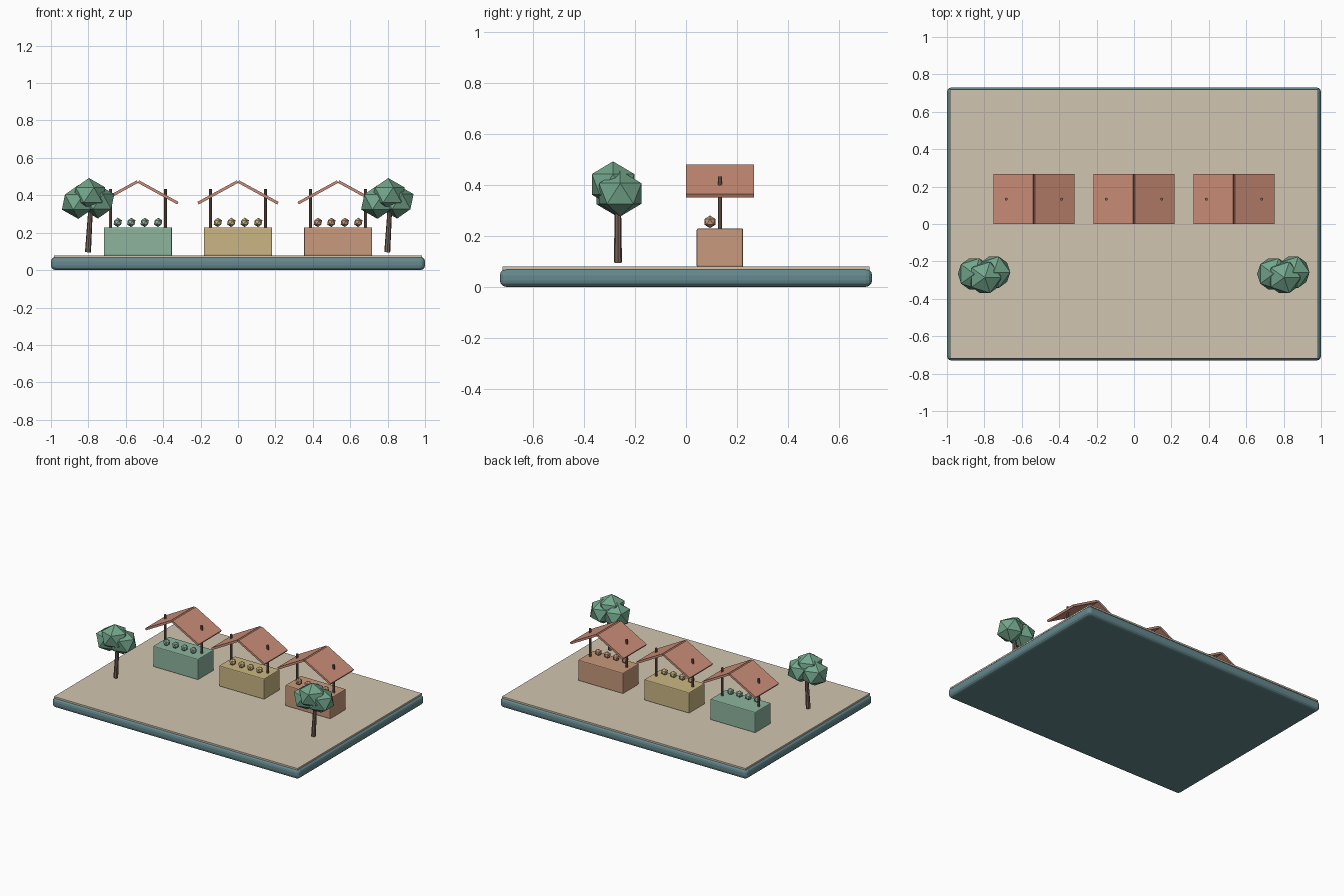
import bpy
import math

if "Cube" in bpy.data.objects:
    bpy.data.objects.remove(bpy.data.objects["Cube"])


def mat(name, rgb):
    m = bpy.data.materials.new(name)
    m.diffuse_color = (*rgb, 1)
    m.use_nodes = True
    m.node_tree.nodes["Principled BSDF"].inputs["Base Color"].default_value = m.diffuse_color
    return m


TEAL = mat("teal", (0.13, 0.25, 0.27))
SAND = mat("sand", (0.64, 0.56, 0.44))
TILE = mat("tile", (0.60, 0.27, 0.19))
WOOD = mat("wood", (0.20, 0.13, 0.10))
LEAF = mat("leaf", (0.17, 0.38, 0.26))
GREEN = mat("green", (0.27, 0.46, 0.34))
YELLOW = mat("yellow", (0.60, 0.47, 0.23))
ORANGE = mat("orange", (0.58, 0.32, 0.20))


def finish(name, material):
    o = bpy.context.object
    o.name = name
    o.data.materials.append(material)
    return o


def box(name, loc, size, material, bevel=0, segments=1, rot=(0, 0, 0)):
    bpy.ops.mesh.primitive_cube_add(size=1, location=loc, rotation=rot)
    o = finish(name, material)
    o.scale = size
    bpy.ops.object.transform_apply(location=False, rotation=False, scale=True)
    if bevel:
        b = o.modifiers.new("bevel", "BEVEL")
        b.width, b.segments = bevel, segments
    return o


def pole(name, loc, r1, r2, depth, material, sides=8, rot=(0, 0, 0)):
    bpy.ops.mesh.primitive_cone_add(vertices=sides, radius1=r1, radius2=r2,
                                    depth=depth, location=loc, rotation=rot)
    return finish(name, material)


def ball(name, loc, r, material, squash=1):
    bpy.ops.mesh.primitive_ico_sphere_add(subdivisions=1, radius=r, location=loc)
    o = finish(name, material)
    o.scale.z = squash
    return o


# Ground: rounded plinth with a thin sand sheet on top
box("base", (0, 0, 0.035), (2, 1.46, 0.07), TEAL, 0.025, 3)
box("sand_ground", (0, 0, 0.073), (1.97, 1.44, 0.012), SAND)


def stall(name, x, color):
    box(name + "_counter", (x, 0.133, 0.153), (0.365, 0.182, 0.152), color, 0.006, 2)
    # Posts and gabled roof
    for side, s in (("left", -1), ("right", 1)):
        pole(f"{name}_post_{side}", (x + s * 0.148, 0.133, 0.325),
             0.008, 0.008, 0.215, WOOD)
        box(f"{name}_roof_{side}", (x + s * 0.108, 0.133, 0.4155),
            (0.24, 0.267, 0.015), TILE, rot=(0, s * 0.5, 0))
    # Goods along the front of the counter
    for i in range(4):
        ball(f"{name}_goods_{i + 1}", (x + (i - 1.5) * 0.072, 0.094, 0.255),
             0.025, color)


stall("left_stall", -0.535, GREEN)
stall("middle_stall", 0, YELLOW)
stall("right_stall", 0.535, ORANGE)


# Trees: leaning trunk with three faceted leaf clumps
def tree(name, x):
    pole(name + "_trunk", (x + 0.005, -0.267, 0.215), 0.016, 0.012, 0.24, WOOD,
         rot=(0, 0.06, 0))
    clumps = [(0.003, -0.286, 0.402), (-0.054, -0.267, 0.364), (0.051, -0.258, 0.366)]
    for i, (dx, y, z) in enumerate(clumps):
        ball(f"{name}_leaves_{i + 1}", (x + dx, y, z), 0.098, LEAF, 0.92)


tree("left_tree", -0.8)
tree("right_tree", 0.8)
